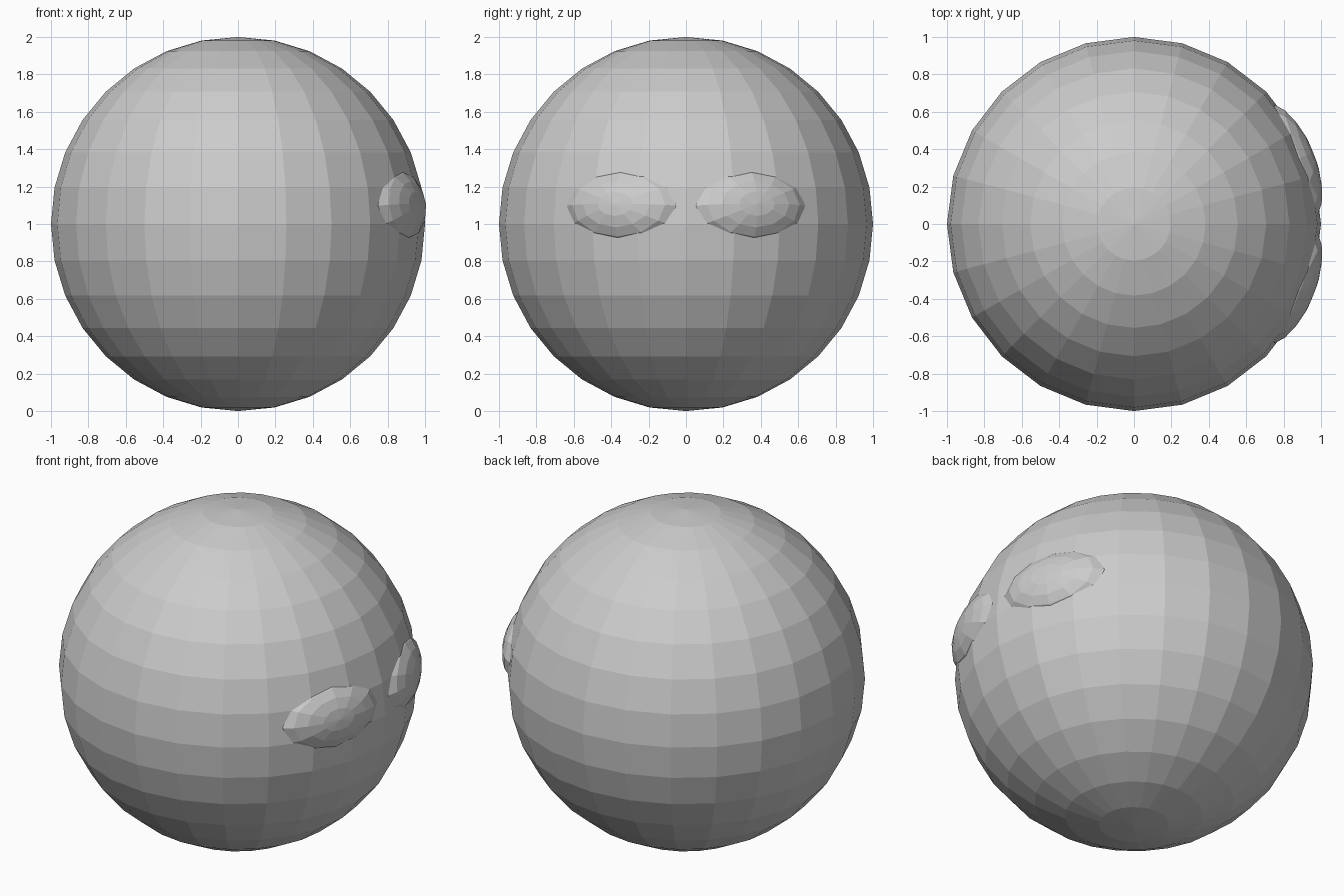
import bpy
from math import radians
from mathutils import Matrix

if "Cube" in bpy.data.objects:
    bpy.data.objects.remove(bpy.data.objects["Cube"])

grey = bpy.data.materials.new("light_grey")
grey.diffuse_color = (0.6, 0.6, 0.6, 1)
grey.use_nodes = True
grey.node_tree.nodes["Principled BSDF"].inputs["Base Color"].default_value = grey.diffuse_color


def ball(name, segments, rings):
    bpy.ops.mesh.primitive_uv_sphere_add(segments=segments, ring_count=rings, radius=1)
    ob = bpy.context.object
    ob.name = name
    ob.data.materials.append(grey)
    return ob


# Round faceted body
body = ball("body", 24, 16)
body.data.transform(Matrix.Translation((0, 0, 1)))

# Two flattened mounds on the +x side, facing outwards and slightly up
for side, label in ((1, "left"), (-1, "right")):
    eye = ball("eye_mound_" + label, 12, 10)
    eye.data.transform(
        Matrix.Translation((0, 0, 1))
        @ Matrix.Rotation(radians(21.7 * side), 4, 'Z')
        @ Matrix.Rotation(radians(-6), 4, 'Y')
        @ Matrix.Translation((0.897, 0, 0))
        @ Matrix.Rotation(radians(90), 4, 'Y')
        @ Matrix.Diagonal((0.21, 0.33, 0.14, 1)))
